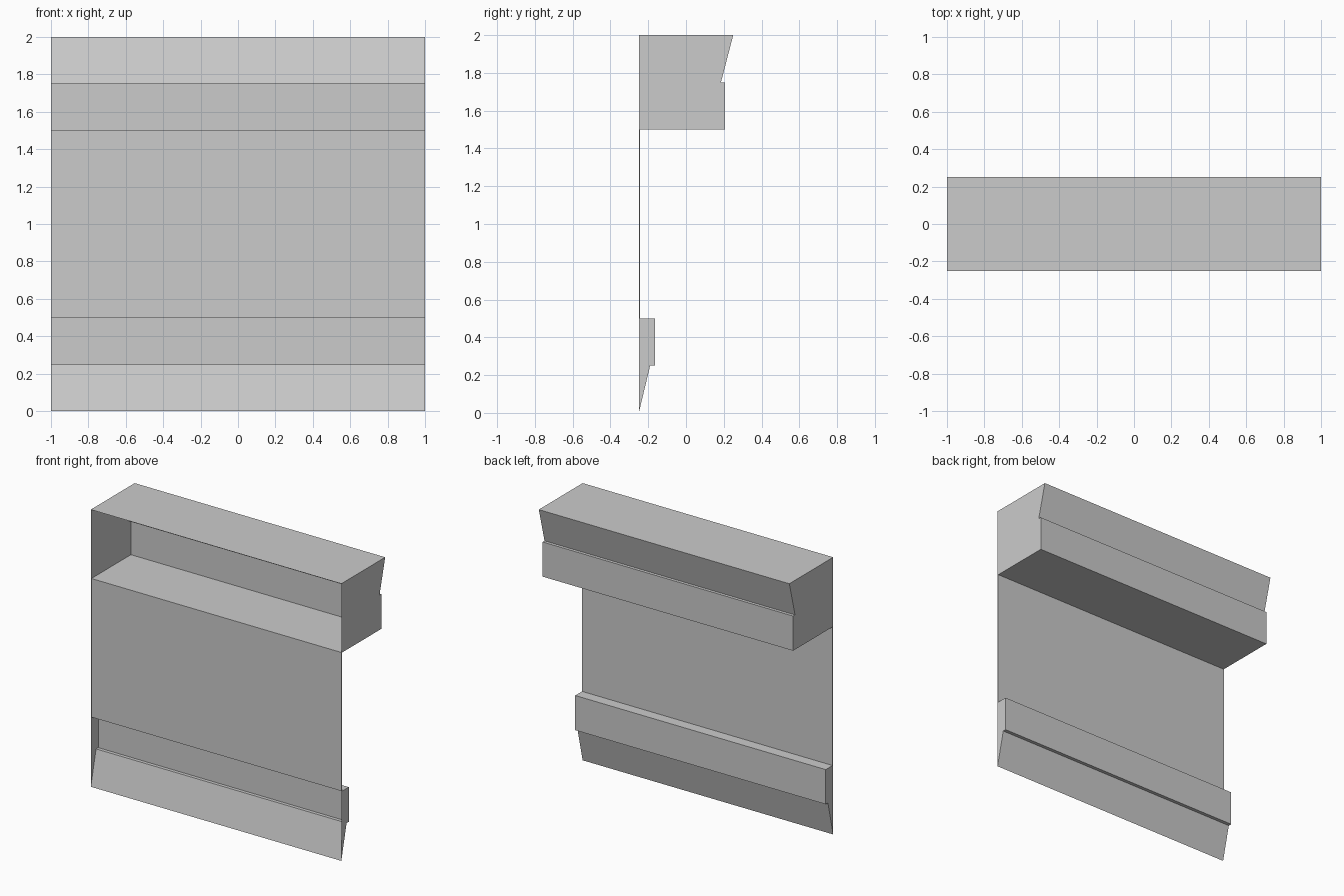
import bpy, bmesh

if "Cube" in bpy.data.objects:
    bpy.data.objects.remove(bpy.data.objects["Cube"])

HALF = 1.0      # half width along x
FRONT = -0.25   # open front plane


def open_section(name, profile):
    """Sweep a (y, z) profile along x as a thin shell with end caps, front left open."""
    bm = bmesh.new()
    left = [bm.verts.new((-HALF, y, z)) for y, z in profile]
    right = [bm.verts.new((HALF, y, z)) for y, z in profile]
    for i in range(len(profile) - 1):
        bm.faces.new((left[i], right[i], right[i + 1], left[i + 1]))
    # End caps, closed along the front plane
    for row, x, flip in ((left, -HALF, False), (right, HALF, True)):
        ring = list(row)
        for z in (profile[-1][1], profile[0][1]):
            edge_y = profile[-1][0] if z == profile[-1][1] else profile[0][0]
            if edge_y > FRONT + 1e-5:
                ring.append(bm.verts.new((x, FRONT, z)))
        bm.faces.new(ring[::-1] if flip else ring)
    bm.normal_update()
    me = bpy.data.meshes.new(name)
    bm.to_mesh(me)
    bm.free()
    ob = bpy.data.objects.new(name, me)
    bpy.context.collection.objects.link(ob)
    return ob


PANEL = -0.243

# Deep upper cornice: top, sloped fascia, small step, vertical band, soffit
open_section("upper_cornice", [(FRONT, 2.0), (0.25, 2.0), (0.185, 1.75),
                               (0.207, 1.75), (0.207, 1.5), (PANEL, 1.5)])
# Flat middle panel, barely recessed
open_section("middle_panel", [(PANEL, 1.5), (PANEL, 0.5)])
# Shallow lower moulding: ledge, vertical band, step, slope to the floor
open_section("lower_moulding", [(PANEL, 0.5), (-0.165, 0.5), (-0.165, 0.25),
                                (-0.19, 0.25), (FRONT, 0.0)])
